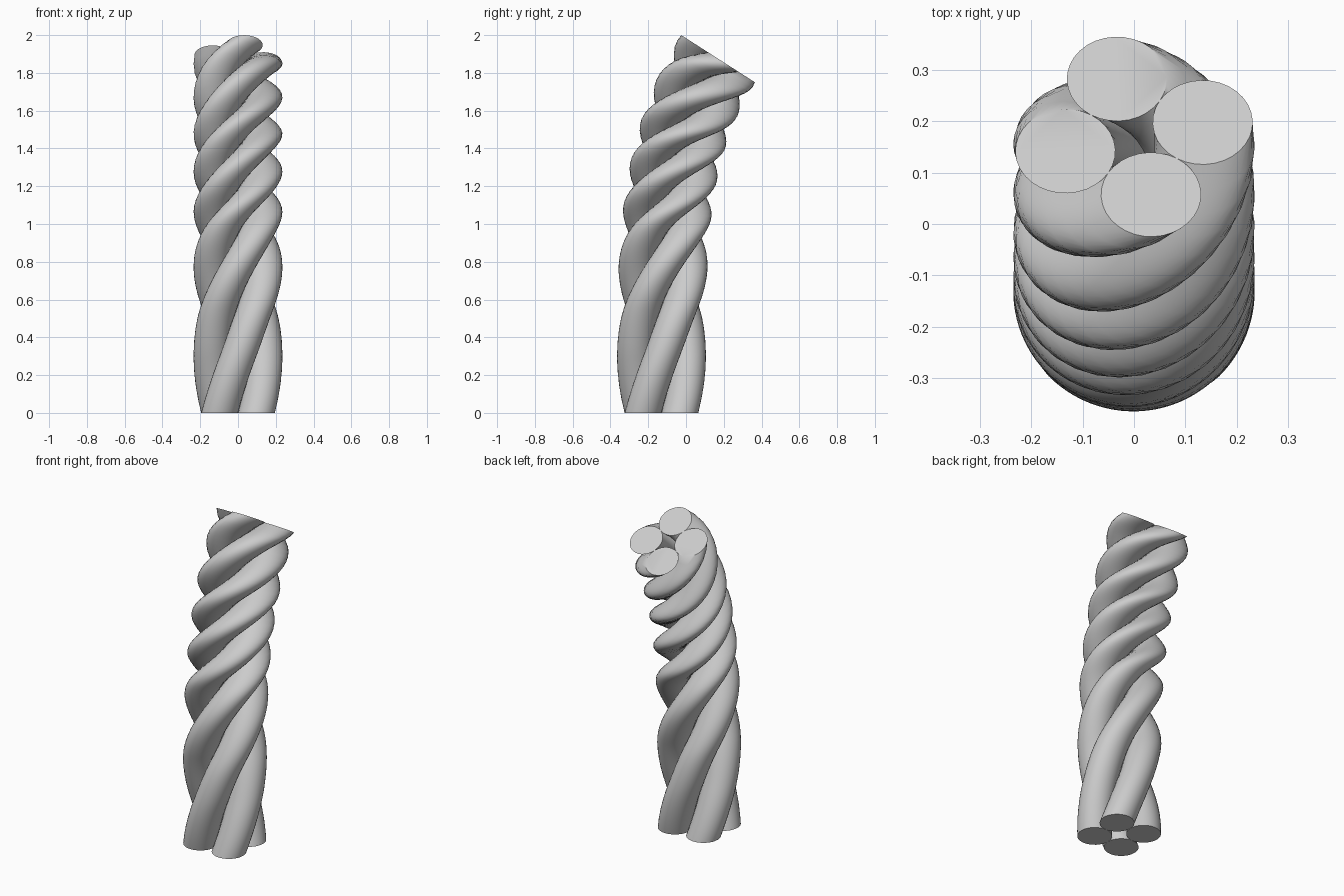
import bpy, bmesh, math
from mathutils import Vector

if "Cube" in bpy.data.objects:
    bpy.data.objects.remove(bpy.data.objects["Cube"])

STRANDS, SIDES, RINGS = 4, 32, 72
ORBIT, RADIUS = 0.1378, 0.0975      # strand distance from the axis, strand radius
LENGTH, BASE_Y, RISE = 1.875, -0.13, 0.30

# twist (degrees) reached at each height: slow at the foot, fast near the top
TWIST = [(0, 0), (0.3, 45), (0.57, 90), (0.94, 180), (1.17, 270),
         (1.38, 360), (1.57, 450), (1.77, 540), (LENGTH, 599)]


def slope(i):
    a, b = TWIST[max(i - 1, 0)], TWIST[min(i + 1, len(TWIST) - 1)]
    return (b[1] - a[1]) / (b[0] - a[0])


def twist(z):
    i = 0
    while i < len(TWIST) - 2 and z > TWIST[i + 1][0]:
        i += 1
    (z0, a0), (z1, a1) = TWIST[i], TWIST[i + 1]
    h = z1 - z0
    t = (z - z0) / h
    return math.radians((2*t**3 - 3*t**2 + 1) * a0 + (t**3 - 2*t**2 + t) * h * slope(i)
                        + (3*t**2 - 2*t**3) * a1 + (t**3 - t**2) * h * slope(i + 1))


def axis_frame(z):
    """Point on the bent axis and the two directions across it."""
    u = z / LENGTH
    lean = math.atan(4 * RISE / LENGTH * u**3)
    return (Vector((0, BASE_Y + RISE * u**4, z)), Vector((1, 0, 0)),
            Vector((0, math.cos(lean), -math.sin(lean))))


def make_strand(index):
    bm = bmesh.new()
    start = math.pi / 4 + index * math.tau / STRANDS
    rings = []
    for k in range(RINGS + 1):
        z = LENGTH * k / RINGS
        origin, across, back = axis_frame(z)
        a = start + twist(z)
        ring = []
        for s in range(SIDES):
            b = a + math.tau * s / SIDES
            x = ORBIT * math.cos(a) + RADIUS * math.cos(b)
            y = ORBIT * math.sin(a) + RADIUS * math.sin(b)
            ring.append(bm.verts.new(origin + across * x + back * y))
        rings.append(ring)
    for lo, hi in zip(rings, rings[1:]):
        for s in range(SIDES):
            n = (s + 1) % SIDES
            bm.faces.new((lo[s], lo[n], hi[n], hi[s]))
    # flat end caps
    bm.faces.new(rings[0][::-1])
    bm.faces.new(rings[-1])
    mesh = bpy.data.meshes.new(f"rope_strand_{index + 1}")
    bm.to_mesh(mesh)
    bm.free()
    obj = bpy.data.objects.new(mesh.name, mesh)
    bpy.context.collection.objects.link(obj)
    bpy.ops.object.select_all(action='DESELECT')
    obj.select_set(True)
    bpy.context.view_layer.objects.active = obj
    bpy.ops.object.shade_smooth_by_angle(angle=math.radians(40))


# four strands wound round one bent axis
for i in range(STRANDS):
    make_strand(i)
